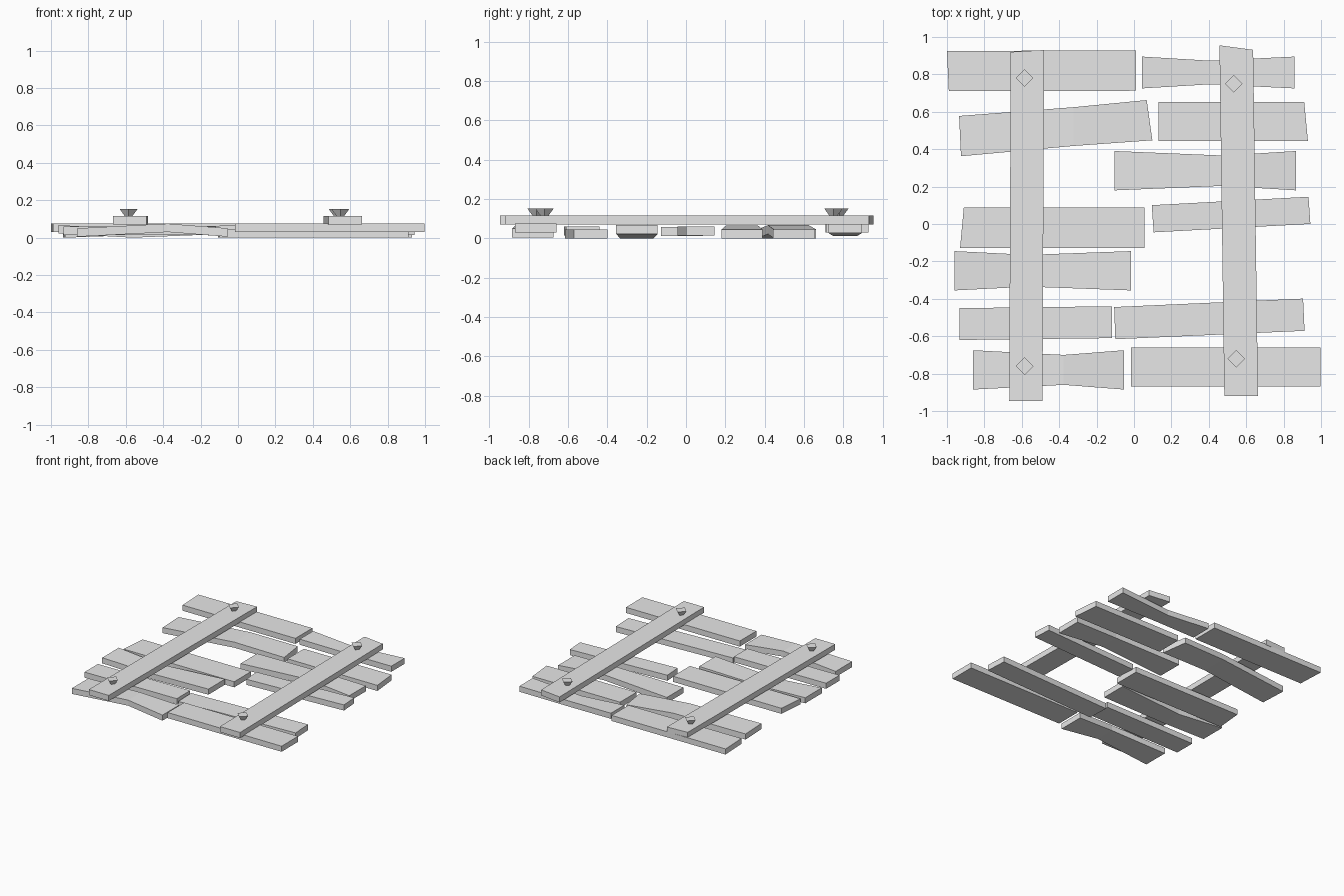
import bpy
import bmesh
from mathutils import Vector

THICKNESS = 0.045

# Remove the default cube
default_cube = bpy.data.objects.get("Cube")
if default_cube:
    bpy.data.objects.remove(default_cube, do_unlink=True)

# Single flat colour
wood = bpy.data.materials.new("pale grey")
wood.use_nodes = True
colour = (0.8, 0.8, 0.8, 1.0)
wood.diffuse_color = colour
wood.node_tree.nodes["Principled BSDF"].inputs["Base Color"].default_value = colour


def finish(bm, name):
    """Turn a bmesh into a named, coloured, flat-shaded object."""
    bmesh.ops.recalc_face_normals(bm, faces=bm.faces)
    mesh = bpy.data.meshes.new(name)
    bm.to_mesh(mesh)
    bm.free()
    mesh.materials.append(wood)
    obj = bpy.data.objects.new(name, mesh)
    bpy.context.collection.objects.link(obj)
    return obj


def board(name, start, end, width, z, skew=(0, 0), bend=None, along_y=False):
    """Board between two centre points; bend = (fraction, narrowing, rise)."""
    a, b = Vector(start), Vector(end)
    stations = [(a, width / 2, z, skew[0])]
    if bend:
        fraction, narrowing, rise = bend
        stations.append((a.lerp(b, fraction), width / 2 - narrowing, z + rise, 0))
    stations.append((b, width / 2, z, skew[1]))

    bm = bmesh.new()
    rings = []
    for centre, half, bottom, lean in stations:
        side = Vector((half, lean)) if along_y else Vector((lean, half))
        low, high = centre - side, centre + side
        top = bottom + THICKNESS
        corners = [(low, bottom), (high, bottom), (high, top), (low, top)]
        rings.append([bm.verts.new((p.x, p.y, h)) for p, h in corners])
    for one, two in zip(rings, rings[1:]):
        for i in range(4):
            j = (i + 1) % 4
            bm.faces.new((one[i], one[j], two[j], two[i]))
    bm.faces.new(rings[0])
    bm.faces.new(rings[-1])
    return finish(bm, name)


def nail(name, x, y):
    """Four-sided nail head that widens upwards."""
    bm = bmesh.new()
    bmesh.ops.create_cone(bm, cap_ends=True, segments=4,
                          radius1=0.018, radius2=0.047, depth=0.04)
    bmesh.ops.translate(bm, verts=bm.verts, vec=(x, y, 0.132))
    return finish(bm, name)


# Planks on the right-hand (-x) side, from back to front
board("right_plank_back", (-0.995, 0.818), (0.012, 0.82), 0.215, 0.03, skew=(-0.005, 0))
board("right_plank_slanted", (-0.93, 0.47), (0.083, 0.555), 0.215, 0,
      skew=(-0.005, -0.015), bend=(0.6, 0.004, 0.022))
board("right_plank_middle", (-0.92, -0.02), (0.055, -0.02), 0.215, 0.013, skew=(0.01, 0))
board("right_plank_sagging", (-0.96, -0.25), (-0.015, -0.25), 0.21, 0.022,
      bend=(0.42, 0.02, -0.022))
board("right_plank_near_front", (-0.932, -0.535), (-0.118, -0.525), 0.17, 0.015)
board("right_plank_front", (-0.86, -0.78), (-0.053, -0.78), 0.21, 0.005,
      bend=(0.6, 0.025, 0.025))

# Planks on the left-hand (+x) side, from back to front
board("left_plank_back", (0.042, 0.81), (0.857, 0.81), 0.17, 0.027,
      bend=(0.45, 0.022, -0.014))
board("left_plank_wide", (0.13, 0.548), (0.92, 0.548), 0.21, 0, skew=(0, -0.01))
board("left_plank_arched", (-0.103, 0.285), (0.865, 0.285), 0.21, 0,
      bend=(0.6, 0.024, 0.02))
board("left_plank_slanted", (0.1, 0.028), (0.938, 0.073), 0.145, 0.015, skew=(-0.005, -0.005))
board("left_plank_near_front", (-0.103, -0.53), (0.908, -0.485), 0.172, 0, skew=(-0.003, -0.004))
board("left_plank_front", (-0.017, -0.765), (0.997, -0.765), 0.21, 0.03)

# Long cross beams that hold the planks together
board("right_beam", (-0.578, -0.945), (-0.57, 0.925), 0.178, 0.07,
      skew=(0, 0.005), along_y=True)
board("left_beam", (0.573, -0.92), (0.547, 0.943), 0.18, 0.07,
      skew=(0, -0.012), along_y=True)

# Nail heads at the beam ends
for side, ends in (("right", ((-0.585, 0.78), (-0.585, -0.76))),
                   ("left", ((0.533, 0.75), (0.547, -0.72)))):
    for place, (x, y) in zip(("back", "front"), ends):
        nail(f"{side}_nail_{place}", x, y)
